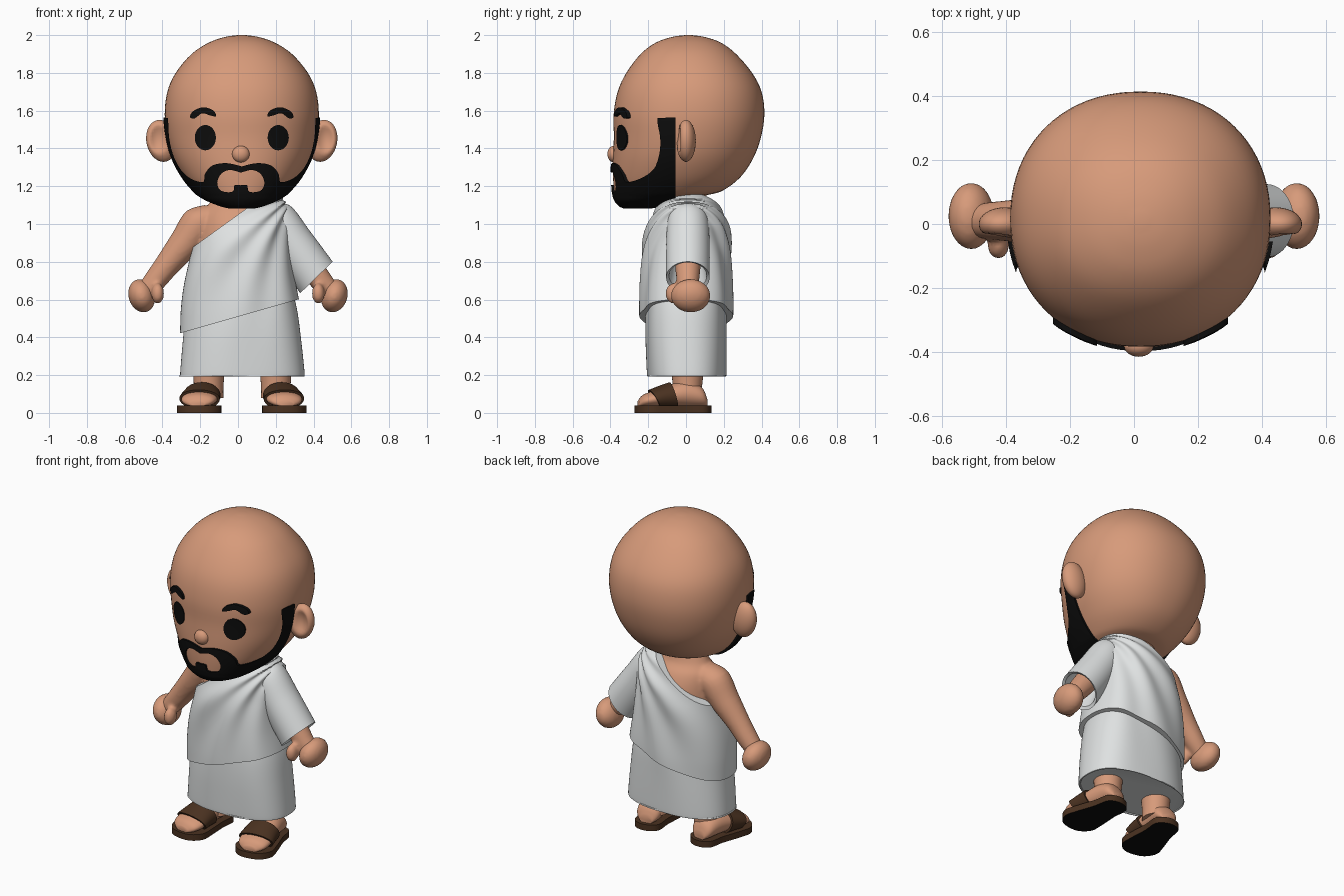
import bpy, bmesh
from math import sin, cos, pi, atan2, radians
from mathutils import Matrix, Vector

cube = bpy.data.objects.get("Cube")
if cube:
    bpy.data.objects.remove(cube)


def material(name, rgb):
    m = bpy.data.materials.new(name)
    m.use_nodes = True
    m.diffuse_color = (*rgb, 1)
    bsdf = next(n for n in m.node_tree.nodes if n.type == 'BSDF_PRINCIPLED')
    bsdf.inputs["Base Color"].default_value = (*rgb, 1)
    bsdf.inputs["Roughness"].default_value = 0.7
    return m


SKIN = material("skin", (.68, .325, .195))
CLOTH = material("white cloth", (.74, .76, .76))
BLACK = material("black", (.004, .004, .004))
LEATHER = material("brown leather", (.07, .032, .015))
MID = .02  # the centre line of head and robe


# ---------- helpers ----------
def resample(rows, k=4, closed=False):
    """Smooth curve through rows of numbers."""
    n, out = len(rows), []
    pick = (lambda i: rows[i % n]) if closed else (lambda i: rows[max(0, min(n - 1, i))])
    for i in range(n if closed else n - 1):
        for s in range(k):
            t = s / k
            out.append(tuple(
                .5 * (2 * b + (c - a) * t + (2 * a - 5 * b + 4 * c - d) * t * t
                      + (3 * b - a - 3 * c + d) * t ** 3)
                for a, b, c, d in zip(pick(i - 1), pick(i), pick(i + 1), pick(i + 2))))
    return out if closed else out + [rows[-1]]


def finish(name, bm, mat, angle=40):
    bmesh.ops.recalc_face_normals(bm, faces=bm.faces)
    me = bpy.data.meshes.new(name)
    bm.to_mesh(me)
    bm.free()
    o = bpy.data.objects.new(name, me)
    bpy.context.collection.objects.link(o)
    me.materials.append(mat)
    smooth(o, angle)
    return o


def activate(*objs):
    bpy.ops.object.select_all(action='DESELECT')
    for o in objs:
        o.select_set(True)
    bpy.context.view_layer.objects.active = objs[0]


def smooth(o, angle=40):
    activate(o)
    bpy.ops.object.shade_smooth_by_angle(angle=radians(angle))


def loft_mesh(loops):
    bm = bmesh.new()
    rings = [[bm.verts.new(p) for p in loop] for loop in loops]
    n = len(rings[0])
    for a, b in zip(rings, rings[1:]):
        for i in range(n):
            bm.faces.new((a[i], a[(i + 1) % n], b[(i + 1) % n], b[i]))
    bm.faces.new(rings[0])
    bm.faces.new(rings[-1])
    bmesh.ops.recalc_face_normals(bm, faces=bm.faces)
    return bm


def ring(c, u, v, n=32, p=2):
    """Superellipse around c with half axes u and v."""
    def f(t):
        return abs(t) ** (2 / p) * (1 if t > 0 else -1)
    return [Vector(c) + Vector(u) * f(cos(2 * pi * i / n)) + Vector(v) * f(sin(2 * pi * i / n))
            for i in range(n)]


def level(rows, n=64, p=2, k=4):
    """Horizontal rings from rows of z, centre x, half width, front y, back y."""
    return [ring((cx, (f + b) / 2, z), (rx, 0, 0), (0, (b - f) / 2, 0), n, p)
            for z, cx, rx, f, b in resample(rows, k)]


def ellipsoid(name, c, r, mat, tilt=0):
    bm = bmesh.new()
    bmesh.ops.create_uvsphere(bm, u_segments=32, v_segments=20, radius=1)
    bm.transform(Matrix.Translation(c) @ Matrix.Rotation(tilt, 4, 'Y') @ Matrix.Diagonal((*r, 1)))
    return finish(name, bm, mat)


def prism(name, outline, a, b, axis, mat):
    place = {'x': lambda p, t: (t, *p), 'y': lambda p, t: (p[0], t, p[1]), 'z': lambda p, t: (*p, t)}[axis]
    return finish(name, loft_mesh([[place(p, t) for p in outline] for t in (a, b)]), mat)


def mirrored(half):
    return half + [(-x, z) for x, z in reversed(half) if x > 0]


def shifted(pts, dx, s=1):
    return [(dx + s * x, z) for x, z in pts]


def boolean(o, cutter, op):
    mod = o.modifiers.new("cut", 'BOOLEAN')
    mod.operation, mod.object, mod.solver = op, cutter, 'EXACT'
    activate(o)
    bpy.ops.object.modifier_apply(modifier=mod.name)
    bpy.data.objects.remove(cutter)


def raised_patch(name, source, cutter, lift, mat):
    """Slightly inflated copy of source, kept only inside cutter."""
    bm = bmesh.new()
    bm.from_mesh(source.data)
    bm.normal_update()
    for v, n in [(v, v.normal.copy()) for v in bm.verts]:
        v.co += n * lift
    o = finish(name, bm, mat)
    boolean(o, cutter, 'INTERSECT')
    return o


def blend(name, parts):
    """Fuse overlapping parts into one smooth skin."""
    activate(*parts)
    bpy.ops.object.join()
    o = parts[0]
    o.name = name
    re = o.modifiers.new("fuse", 'REMESH')
    re.mode, re.voxel_size = 'VOXEL', .011
    sm = o.modifiers.new("soften", 'SMOOTH')
    sm.iterations = 6
    for m in (re, sm):
        bpy.ops.object.modifier_apply(modifier=m.name)
    smooth(o, 80)
    return o


# ---------- head ----------
head = finish("head", loft_mesh(level([
    (1.095, MID, .07, -.33, -.18), (1.105, MID, .11, -.35, -.13), (1.13, MID, .175, -.37, -.04),
    (1.155, MID, .22, -.378, .12), (1.18, MID, .25, -.382, .2), (1.25, MID, .308, -.386, .29),
    (1.35, MID, .363, -.386, .357), (1.46, MID, .395, -.382, .397), (1.58, MID, .408, -.383, .415),
    (1.7, MID, .394, -.362, .40), (1.8, MID, .35, -.316, .35), (1.9, MID, .266, -.24, .265),
    (1.96, MID, .175, -.16, .185), (1.99, MID, .09, -.075, .1), (2.0, MID, .02, -.005, .03)],
    n=80, p=2.15)), SKIN, 80)

beard_line = mirrored(resample([
    (0, 1.305), (.08, 1.322), (.155, 1.31), (.195, 1.265), (.205, 1.222), (.27, 1.24),
    (.325, 1.29), (.365, 1.37), (.385, 1.46), (.39, 1.56)]) + [(.5, 1.58), (.5, 1.0)])
beard = raised_patch("beard", head, prism("cutter", shifted(beard_line, MID), -.6, -.055, 'y', BLACK), .012, BLACK)
mouth_line = mirrored(resample([
    (0, 1.272), (.06, 1.286), (.105, 1.265), (.125, 1.22), (.11, 1.18), (.07, 1.168),
    (.04, 1.175), (.033, 1.205), (0, 1.205)]))
boolean(beard, prism("cutter", shifted(mouth_line, .015), -.6, -.2, 'y', BLACK), 'DIFFERENCE')
smooth(beard)

eye_line = [(.193 + .056 * cos(i * pi / 16), 1.457 + .067 * sin(i * pi / 16)) for i in range(32)]
brow_line = resample([(.274, 1.565), (.258, 1.597), (.205, 1.618), (.152, 1.602), (.136, 1.57),
                      (.168, 1.575), (.21, 1.586), (.248, 1.56)], 4, True)
for side, s in (("left", 1), ("right", -1)):
    for part, line, lift in (("eye", eye_line, .006), ("eyebrow", brow_line, .016)):
        cutter = prism("cutter", shifted(line, MID, s), -.6, -.15, 'y', BLACK)
        smooth(raised_patch(f"{side}_{part}", head, cutter, lift, BLACK))
    # ear with a hollow on its front
    ear = ellipsoid(f"{side}_ear", (MID + s * .425, 0, 1.44), (.08, .052, .112), SKIN, s * .2)
    for v in ear.data.vertices:
        d = ((v.co.x - MID - s * .44) / .05) ** 2 + ((v.co.z - 1.45) / .075) ** 2
        if v.co.y < 0 and d < 1:
            v.co.y += .035 * (1 - d)
ellipsoid("nose", (.015, -.382, 1.37), (.046, .034, .044), SKIN)

# ---------- bare torso and arms ----------
torso = finish("torso", loft_mesh(level([
    (.6, MID, .26, -.2, .2), (.8, .015, .235, -.2, .2), (.95, .015, .22, -.185, .2),
    (1.05, .01, .2, -.14, .165), (1.11, .01, .16, -.1, .12), (1.2, .02, .12, -.08, .1)])), SKIN)


def arm_parts(s, rows):
    loops = [ring((s * x, .01, z), (-s * .8 * r, 0, .6 * r), (0, r, 0)) for x, z, r in resample(rows)]
    return [finish("arm", loft_mesh(loops), SKIN),
            ellipsoid("palm", (-s * -.51, .025, .62), (.07, .105, .09), SKIN, s * .3),
            ellipsoid("thumb", (s * -.425, -.065, .632), (.034, .045, .055), SKIN)]


forearm = [(-.37, .79, .068), (-.44, .70, .06), (-.5, .63, .05)]
upper_arm = [(-.12, 1.06, .07), (-.2, 1.01, .095), (-.28, .9, .085)]
blend("torso_and_right_arm", [torso] + arm_parts(1, upper_arm + forearm))
blend("left_arm", arm_parts(-1, [(-.33, .84, .06)] + forearm))


# ---------- robe ----------
def fold(bm, amp, count, origin):
    """Ripple the cloth in ridges fanning out from a point at the shoulder."""
    bm.normal_update()
    for v, n in [(v, v.normal.copy()) for v in bm.verts]:
        dx, dz = v.co.x - origin[0], v.co.z - origin[1]
        n.z = 0
        v.co += n * amp * sin(count * atan2(dx, -dz) + 6 * dz)


skirt = loft_mesh(level([(.2, MID, .325, -.2, .208), (.21, MID, .33, -.205, .212), (.4, MID, .314, -.212, .212),
                         (.55, MID, .295, -.21, .21), (.68, MID, .26, -.2, .2)], n=96, p=2.4, k=8))
fold(skirt, .004, 14, (.3, 1.0))
finish("skirt", skirt, CLOTH)

wrap = loft_mesh(level([
    (.38, MID, .325, -.235, .235), (.55, MID, .315, -.24, .243), (.75, .015, .285, -.236, .24),
    (.9, .015, .262, -.226, .236), (1.0, .03, .245, -.2, .222), (1.08, .05, .215, -.16, .185),
    (1.14, .07, .16, -.11, .13), (1.165, .09, .08, -.05, .07)], n=128, p=2.3, k=12))
fold(wrap, .008, 17, (.3, 1.15))
for point, normal in (((.07, 0, 1.1), (-.72, 0, 1)), ((MID, 0, .515), (.286, 0, -1))):
    bmesh.ops.bisect_plane(wrap, geom=wrap.verts[:] + wrap.edges[:] + wrap.faces[:],
                           plane_co=point, plane_no=Vector(normal).normalized(), clear_outer=True)
    bmesh.ops.holes_fill(wrap, edges=[e for e in wrap.edges if e.is_boundary], sides=0)
finish("draped_wrap", wrap, CLOTH)

# short open sleeve: outer surface, then the hollow
sleeve_rows = resample([(.13, 1.06, .05, .07), (.2, 1.03, .1, .105), (.3, .88, .115, .115), (.415, .717, .12, .115)], 6)
sleeve_rows += [(.41, .725, .103, .1), (.33, .85, .075, .075)]
finish("sleeve", loft_mesh([ring((x, .01, z), (.717 * w, 0, .697 * w), (0, d, 0), 48)
                            for x, z, w, d in sleeve_rows]), CLOTH)

# ---------- legs, feet and sandals ----------
sole_line = resample(mirrored([(0, .135), (.075, .1), (.085, 0), (.108, -.12), (.115, -.2),
                               (.07, -.258), (0, -.273)]), 4, True)
foot_rows = resample([(.11, .04, .05), (.08, .07, .11), (0, .08, .14), (-.1, .088, .115),
                      (-.18, .095, .085), (-.23, .08, .065), (-.255, .04, .035)])
strap_line = [(-.215, .15), (-.1, .2), (-.045, .02), (-.14, .02)]
for side, s, x, leg_x in (("left", 1, .22, .2), ("right", -1, -.18, -.155)):
    finish(f"{side}_leg", loft_mesh(level([(.08, leg_x, .078, -.07, .085), (.14, leg_x, .078, -.07, .085),
                                           (.3, leg_x, .09, -.085, .105)], n=32)), SKIN)
    foot = finish(f"{side}_foot", loft_mesh([ring((0, y, .03 + h / 2), (w, 0, 0), (0, 0, h / 2))
                                             for y, w, h in foot_rows]), SKIN, 60)
    strap = raised_patch(f"{side}_strap", foot, prism("cutter", strap_line, -.3, .3, 'x', LEATHER), .013, LEATHER)
    smooth(strap)
    sole = prism(f"{side}_sole", sole_line, 0, .038, 'z', LEATHER)
    sole.data.materials.append(BLACK)
    for f in sole.data.polygons:
        f.material_index = int(f.normal.z < -.5)
    for o in (foot, strap, sole):
        o.data.transform(Matrix.Translation((x, 0, 0)) @ Matrix.Rotation(s * radians(8), 4, 'Z'))
